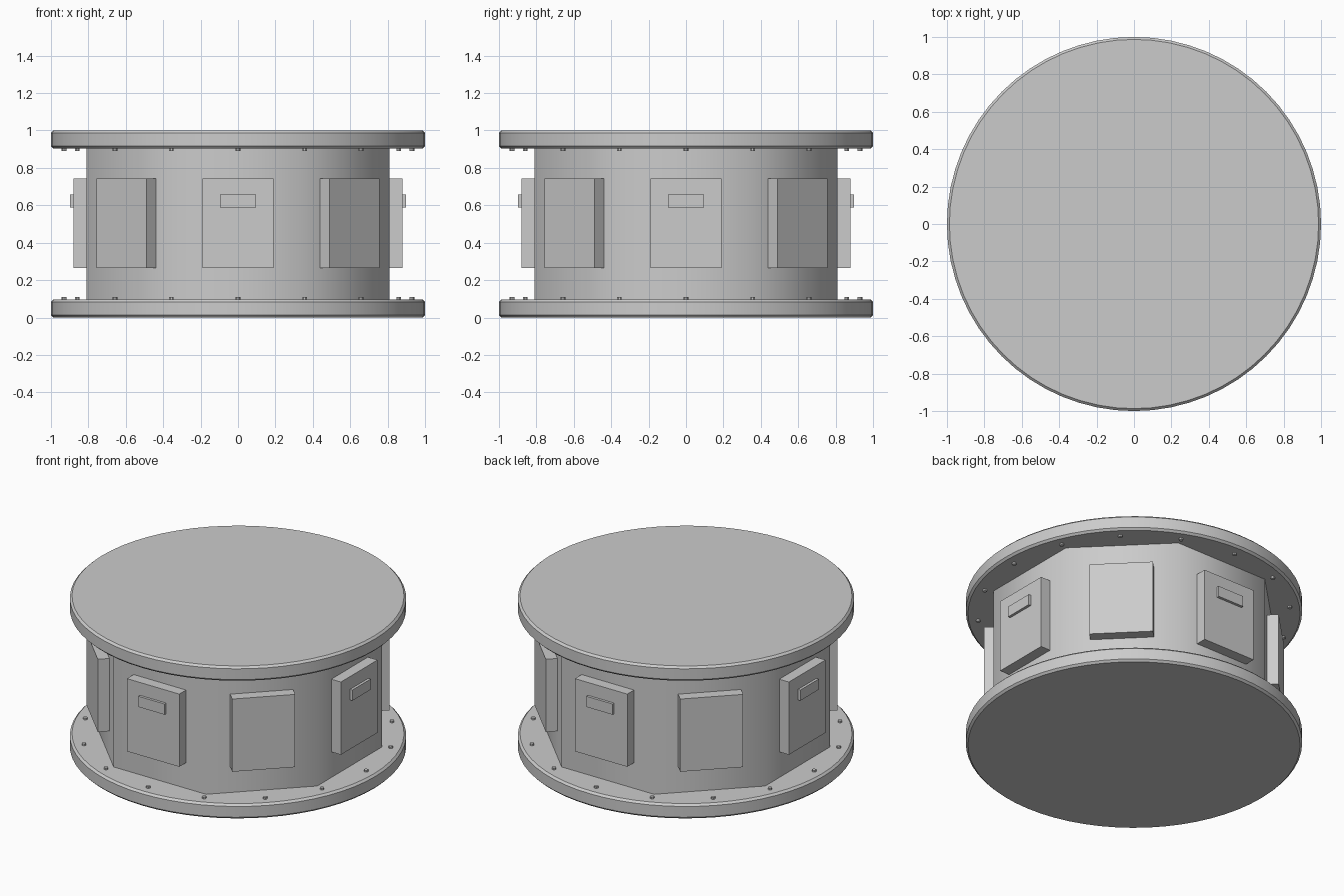
import bpy
import math
from mathutils import Matrix

if "Cube" in bpy.data.objects:
    bpy.data.objects.remove(bpy.data.objects["Cube"])


def prism(name, sides, radius, z0, z1, turn=0.0, xy=(0, 0)):
    bpy.ops.mesh.primitive_cylinder_add(vertices=sides, radius=radius, depth=z1 - z0,
                                        location=(xy[0], xy[1], (z0 + z1) / 2),
                                        rotation=(0, 0, turn))
    ob = bpy.context.object
    ob.name = name
    return ob


def radial_box(name, angle, r0, r1, width, z0, z1):
    # box sitting on the body wall, facing outwards at the given angle
    bpy.ops.mesh.primitive_cube_add(size=1)
    ob = bpy.context.object
    ob.name = name
    ob.data.transform(Matrix.Translation(((r0 + r1) / 2, 0, (z0 + z1) / 2))
                      @ Matrix.Diagonal((r1 - r0, width, z1 - z0, 1)))
    ob.rotation_euler.z = angle
    return ob


# octagonal drum with smooth shaded walls
APOTHEM = 0.81
body = prism("drum_body", 8, APOTHEM / math.cos(math.pi / 8), 0.09, 0.91, math.pi / 8)
bpy.ops.object.shade_smooth_by_angle(angle=math.radians(50))

# chamfered round flanges
for name, z0, z1 in (("bottom_flange", 0.0, 0.097), ("top_flange", 0.903, 1.0)):
    flange = prism(name, 64, 1.0, z0, z1)
    bevel = flange.modifiers.new("chamfer", 'BEVEL')
    bevel.width = 0.013
    bevel.segments = 1
    bevel.limit_method = 'ANGLE'
    bevel.angle_limit = math.radians(40)
    bpy.ops.object.shade_smooth_by_angle(angle=math.radians(30))

# wall panels, every second one with a handle
for i in range(8):
    a = i * math.pi / 4
    radial_box(f"panel_{i}", a, 0.80, 0.88, 0.38, 0.265, 0.742)
    if i % 2 == 0:
        radial_box(f"handle_{i}", a, 0.87, 0.897, 0.19, 0.588, 0.658)

# ring of bolts on the inner face of each flange
for i in range(16):
    a = i * math.pi / 8
    xy = (0.93 * math.cos(a), 0.93 * math.sin(a))
    prism(f"bottom_bolt_{i}", 8, 0.013, 0.09, 0.109, a, xy)
    prism(f"top_bolt_{i}", 8, 0.013, 0.891, 0.91, a, xy)
